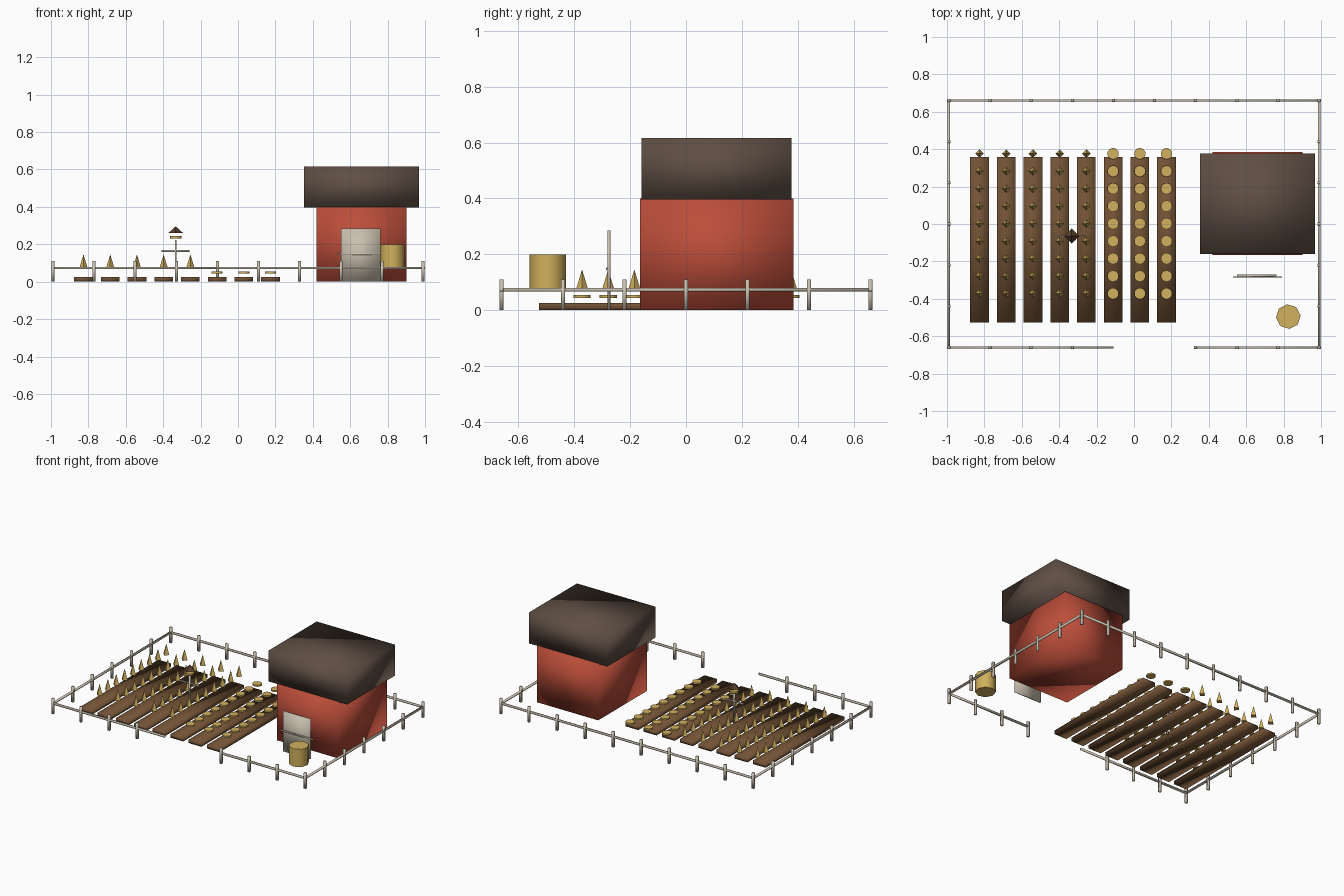
import bpy, bmesh, math
from mathutils import Matrix

if "Cube" in bpy.data.objects:
    bpy.data.objects.remove(bpy.data.objects["Cube"])


def material(name, rgb):
    m = bpy.data.materials.new(name)
    m.diffuse_color = (*rgb, 1)
    m.use_nodes = True
    m.node_tree.nodes["Principled BSDF"].inputs["Base Color"].default_value = m.diffuse_color
    return m


RED = material("barn red", (0.50, 0.075, 0.042))
ROOF = material("dark roof", (0.115, 0.078, 0.058))
SOIL = material("soil brown", (0.17, 0.085, 0.036))
STRAW = material("straw yellow", (0.64, 0.44, 0.11))
WOOD = material("pale wood", (0.58, 0.52, 0.42))
HAT = material("hat brown", (0.10, 0.05, 0.026))


def box(bm, x0, x1, y0, y1, z0, z1):
    m = Matrix.Translation(((x0 + x1) / 2, (y0 + y1) / 2, (z0 + z1) / 2))
    bmesh.ops.create_cube(bm, size=1, matrix=m @ Matrix.Diagonal((x1 - x0, y1 - y0, z1 - z0, 1)))


def cone(bm, x, y, z0, z1, r0, r1, sides, turn=0):
    m = Matrix.Translation((x, y, (z0 + z1) / 2)) @ Matrix.Rotation(turn, 4, 'Z')
    bmesh.ops.create_cone(bm, cap_ends=True, segments=sides, radius1=r0, radius2=r1,
                          depth=z1 - z0, matrix=m)


def finish(bm, name, mat, smooth_all=True):
    me = bpy.data.meshes.new(name)
    bm.to_mesh(me)
    bm.free()
    me.materials.append(mat)
    ob = bpy.data.objects.new(name, me)
    bpy.context.collection.objects.link(ob)
    if smooth_all:
        me.shade_smooth()
    else:
        bpy.context.view_layer.objects.active = ob
        ob.select_set(True)
        bpy.ops.object.shade_smooth_by_angle(angle=math.radians(50))
        ob.select_set(False)


def box_part(name, mat, *dims):
    bm = bmesh.new()
    box(bm, *dims)
    finish(bm, name, mat)


def cone_part(name, mat, *args):
    bm = bmesh.new()
    cone(bm, *args)
    finish(bm, name, mat, False)


# Barn with block roof and a free-standing door in front
box_part("barn_walls", RED, 0.42, 0.90, -0.165, 0.385, 0, 0.40)
box_part("barn_roof", ROOF, 0.353, 0.968, -0.16, 0.378, 0.397, 0.617)
box_part("door_panel", WOOD, 0.55, 0.762, -0.281, -0.271, 0, 0.285)
box_part("door_bar", WOOD, 0.53, 0.79, -0.287, -0.281, 0.143, 0.152)

# Hay bale
cone_part("hay_bale", STRAW, 0.825, -0.495, 0.073, 0.199, 0.066, 0.066, 8, 0.1)

# Planting beds with a row of crops on each
rows = [-0.826 + i / 7 for i in range(8)]
beds, spikes, discs = bmesh.new(), bmesh.new(), bmesh.new()
for i, x in enumerate(rows):
    box(beds, x - 0.05, x + 0.05, -0.526, 0.358, 0, 0.025)
    for j in range(9):
        y = -0.372 + 0.0935 * j
        if i < 5:
            cone(spikes, x, y, 0.07, 0.146, 0.023, 0, 4)
        else:
            cone(discs, x, y, 0.044, 0.055, 0.031, 0.031, 10)
finish(beds, "planting_beds", SOIL)
finish(spikes, "spike_crops", STRAW, False)
finish(discs, "round_crops", STRAW, False)

# Scarecrow
SX, SY = -0.333, -0.065
box_part("scarecrow_pole", WOOD, SX - 0.005, SX + 0.005, SY - 0.005, SY + 0.005, 0, 0.222)
box_part("scarecrow_arms", WOOD, SX - 0.075, SX + 0.075, SY - 0.004, SY + 0.004, 0.16, 0.169)
cone_part("scarecrow_head", STRAW, SX, SY, 0.232, 0.244, 0.03, 0.03, 8)
cone_part("scarecrow_hat", HAT, SX, SY, 0.26, 0.296, 0.04, 0, 4)

# Fence with a gap at the front
posts, rails = bmesh.new(), bmesh.new()
spots = set()
for i in range(10):
    x = -0.99 + 0.22 * i
    spots.add((round(x, 2), 0.66))
    if i not in (4, 5):
        spots.add((round(x, 2), -0.66))
for j in range(1, 6):
    for x in (-0.99, 0.99):
        spots.add((x, round(-0.66 + 0.22 * j, 2)))
for x, y in sorted(spots):
    box(posts, x - 0.008, x + 0.008, y - 0.007, y + 0.007, 0, 0.11)
for x0, x1, y in ((-1, 1, 0.66), (-1, -0.11, -0.66), (0.32, 1, -0.66)):
    box(rails, x0, x1, y - 0.006, y + 0.006, 0.067, 0.079)
for x in (-0.99, 0.99):
    box(rails, x - 0.006, x + 0.006, -0.66, 0.66, 0.067, 0.079)
finish(posts, "fence_posts", WOOD)
finish(rails, "fence_rails", WOOD)
